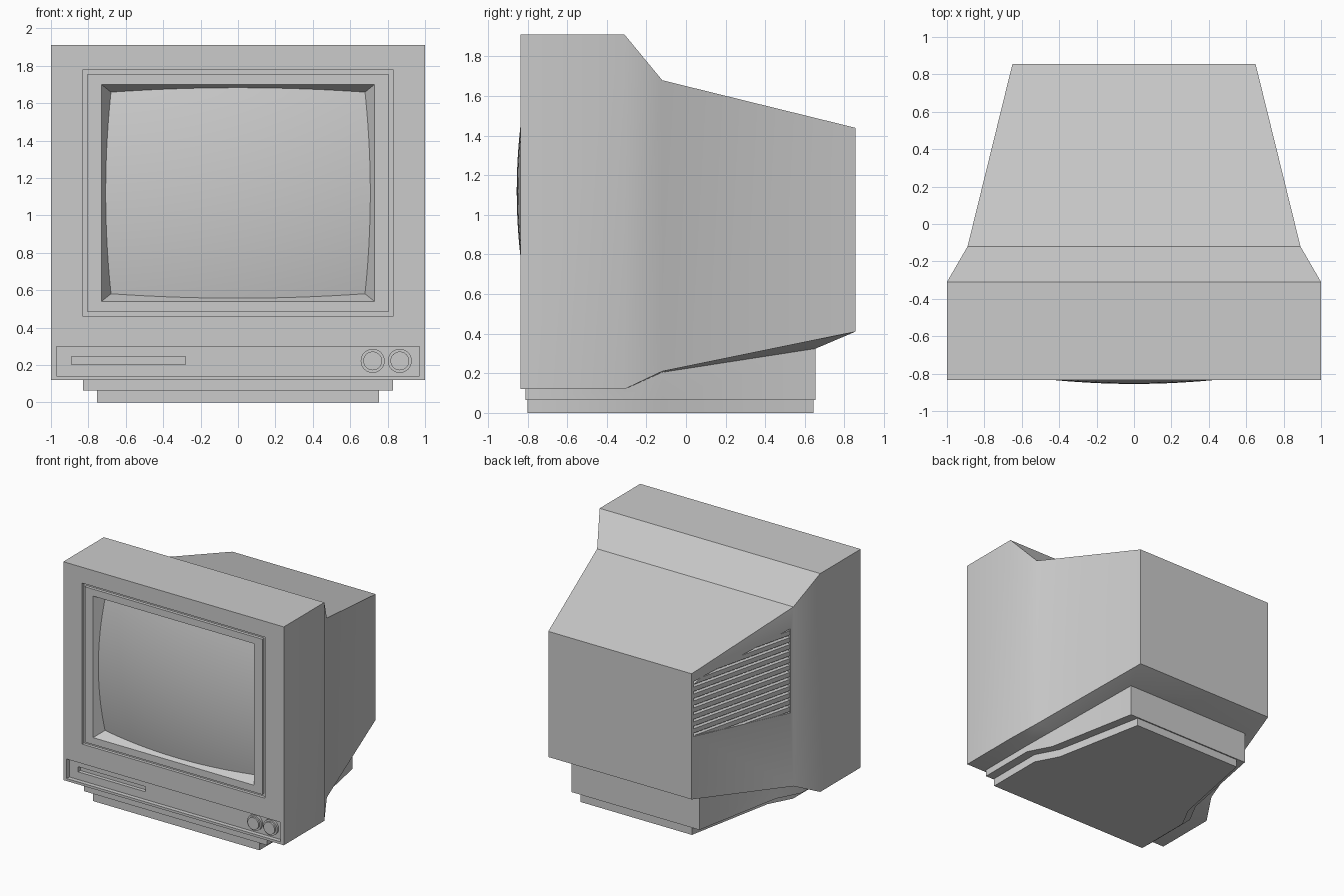
import bpy, bmesh, math

if "Cube" in bpy.data.objects:
    bpy.data.objects.remove(bpy.data.objects["Cube"])

F = -0.835            # front plane
ZC = 1.12             # screen centre height


def make(name, verts, faces):
    me = bpy.data.meshes.new(name)
    bm = bmesh.new()
    vs = [bm.verts.new(v) for v in verts]
    for f in faces:
        bm.faces.new([vs[i] for i in f])
    bmesh.ops.recalc_face_normals(bm, faces=bm.faces)
    bm.to_mesh(me)
    bm.free()
    ob = bpy.data.objects.new(name, me)
    bpy.context.collection.objects.link(ob)
    return ob


def smooth(ob, deg):
    bpy.ops.object.select_all(action='DESELECT')
    ob.select_set(True)
    bpy.context.view_layer.objects.active = ob
    bpy.ops.object.shade_smooth_by_angle(angle=math.radians(deg))


def loft(name, halves):
    """Stack of mirrored 8-point plan outlines, capped at both ends."""
    verts, faces = [], []
    for h in halves:
        verts += h + [(-x, y, z) for x, y, z in reversed(h)]
    for r in range(len(halves) - 1):
        for i in range(8):
            j = (i + 1) % 8
            faces.append([r * 8 + i, r * 8 + j, r * 8 + 8 + j, r * 8 + 8 + i])
    for o in (0, (len(halves) - 1) * 8):
        faces += [[o + k for k in q] for q in ((0, 1, 6, 7), (1, 2, 5, 6), (2, 3, 4, 5))]
    return make(name, verts, faces)


def prism(name, a, b):
    """Six-sided solid between two quads."""
    return make(name, a + b, [(0, 1, 2, 3), (4, 5, 6, 7)] +
                [(i, (i + 1) % 4, (i + 1) % 4 + 4, i + 4) for i in range(4)])


def rect(x0, x1, z0, z1, y):
    return [(x0, y, z0), (x1, y, z0), (x1, y, z1), (x0, y, z1)]


def front_box(x0, x1, z0, z1, depth):
    return prism("cutter", rect(x0, x1, z0, z1, F - 0.03), rect(x0, x1, z0, z1, F + depth))


def cut(ob, cutter):
    cutter.hide_render = True
    m = ob.modifiers.new("cut", 'BOOLEAN')
    m.operation, m.solver, m.object = 'DIFFERENCE', 'EXACT', cutter
    bpy.context.view_layer.objects.active = ob
    bpy.ops.object.modifier_apply(modifier=m.name)
    bpy.data.objects.remove(cutter)


# Housing: roof outline, lower outline, inset underside
roof = [(1, F, 1.91), (1, -0.31, 1.91), (0.89, -0.12, 1.68), (0.65, 0.855, 1.44)]
lower = [(1, F, 0.12), (1, -0.31, 0.12), (0.89, -0.12, 0.21), (0.65, 0.855, 0.41)]
under = [(0.83, -0.81, 0.12), (0.83, -0.31, 0.12), (0.73, -0.12, 0.205), (0.58, 0.655, 0.325)]
housing = loft("housing", [under, lower, roof])

# Two-step stand following the underside
upper = [(x, y, 0.065) for x, y, z in under]
foot = [(0.755, -0.80), (0.755, -0.31), (0.655, -0.12), (0.505, 0.645)]
stand = loft("stand", [[(x, y, 0) for x, y in foot], [(x, y, 0.065) for x, y in foot], upper, under])

# Screen opening with sloping walls
SX, SZ = 0.62, 0.5
def opening(d):
    w, h = 0.73 - SX * d, 0.58 - SZ * d
    return rect(-w, w, ZC - h, ZC + h, F + d)
cut(housing, prism("cutter", opening(-0.03), opening(0.15)))

# Groove around the screen
for s in (-1, 1):
    cut(housing, front_box(*sorted((s * 0.805, s * 0.83)), 0.46, 1.78, 0.025))
for z in (0.46, 1.757):
    cut(housing, front_box(-0.83, 0.83, z, z + 0.023, 0.025))

# Control panel recess and slot
cut(housing, front_box(-0.97, 0.97, 0.14, 0.30, 0.035))
cut(housing, front_box(-0.89, -0.28, 0.203, 0.245, 0.065))

# Vent recess on the left side
def vent(s, z, depth):
    t = 0.02 + 0.95 * s
    return (-0.65 - 0.24 * t + 0.971 * depth, 0.855 - 0.975 * t - 0.239 * depth, z)
corners = [(0, 0.92), (1, 0.82), (1, 1.51), (0, 1.37)]
cut(housing, prism("cutter", [vent(s, z, -0.03) for s, z in corners],
                   [vent(s, z, 0.035) for s, z in corners]))
smooth(housing, 32)
smooth(stand, 32)

# Horizontal slats, trimmed to the tapered recess
def start(z):
    return min(1, max(0, (z - 1.37) / 0.14, (0.92 - z) / 0.10))
for i in range(12):
    z0 = 0.832 + i * 0.057
    z1 = z0 + 0.036
    q = [(start(z0), z0), (1, z0), (1, z1), (start(z1), z1)]
    prism("vent_slat", [vent(s, z, 0.002) for s, z in q], [vent(s, z, 0.034) for s, z in q])

# Bulging glass, edges fitted to the opening walls
N = 24
verts = []
for j in range(N + 1):
    for i in range(N + 1):
        u, v, d = 2 * i / N - 1, 2 * j / N - 1, 0.0
        for k in range(12):
            x, z = u * (0.73 - SX * d), v * (0.58 - SZ * d)
            d = -0.02 + 0.113 * x * x + 0.173 * z * z
        verts.append((x, F + d, ZC + z))
faces = [(j * (N + 1) + i, j * (N + 1) + i + 1, (j + 1) * (N + 1) + i + 1, (j + 1) * (N + 1) + i)
         for j in range(N) for i in range(N)]
screen = make("screen", verts, faces)
if screen.data.polygons[0].normal.y > 0:
    screen.data.flip_normals()
smooth(screen, 40)

# Stepped round knobs
for x in (0.72, 0.865):
    for name, r, y0, y1 in (("knob_ring", 0.064, F + 0.036, F + 0.016),
                            ("knob", 0.05, F + 0.03, F + 0.002)):
        bpy.ops.mesh.primitive_cylinder_add(vertices=32, radius=r, depth=y0 - y1,
                                            location=(x, (y0 + y1) / 2, 0.222),
                                            rotation=(math.pi / 2, 0, 0))
        bpy.context.object.name = name
        smooth(bpy.context.object, 40)
